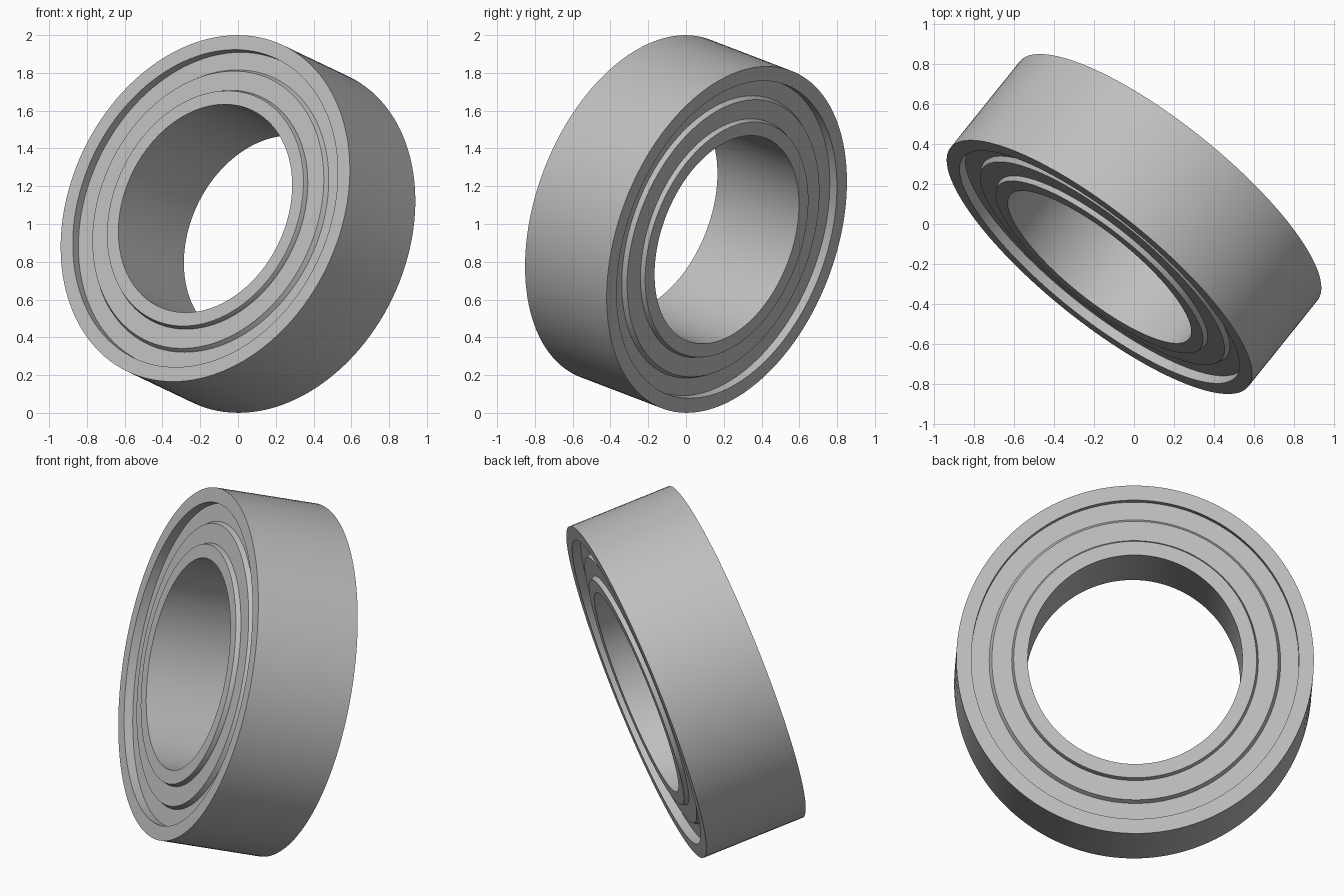
import bpy
import bmesh
import math
from mathutils import Vector

cube = bpy.data.objects.get("Cube")
if cube:
    bpy.data.objects.remove(cube, do_unlink=True)

HALF = 0.289          # half the width of the bearing
SEGMENTS = 128
AXIS = Vector((-0.6, -0.747, 0.286)).normalized()
TILT = AXIS.to_track_quat('Z', 'Y')

steel = bpy.data.materials.new("grey steel")
steel.use_nodes = True
GREY = (0.52, 0.52, 0.52, 1)
steel.diffuse_color = GREY
steel.node_tree.nodes["Principled BSDF"].inputs["Base Color"].default_value = GREY


def ring(name, half_profile):
    """Revolve a (radius, depth below the rim) profile, mirrored to both sides."""
    front = [(r, HALF - d) for r, d in half_profile]
    back = [(r, -z) for r, z in reversed(front)]
    bm = bmesh.new()
    loops = []
    for r, z in front + back:
        loops.append([bm.verts.new((r * math.cos(a), r * math.sin(a), z))
                      for a in (math.tau * i / SEGMENTS for i in range(SEGMENTS))])
    for k, lower in enumerate(loops):
        upper = loops[(k + 1) % len(loops)]
        for i in range(SEGMENTS):
            j = (i + 1) % SEGMENTS
            bm.faces.new((lower[i], lower[j], upper[j], upper[i]))
    bmesh.ops.recalc_face_normals(bm, faces=bm.faces)
    mesh = bpy.data.meshes.new(name)
    bm.to_mesh(mesh)
    bm.free()
    mesh.materials.append(steel)
    obj = bpy.data.objects.new(name, mesh)
    bpy.context.collection.objects.link(obj)
    obj.rotation_mode = 'QUATERNION'
    obj.rotation_quaternion = TILT
    obj.location = (0, 0, 1)
    return obj


parts = [
    # Plain outer ring
    ring("outer_race", [(0.877, 0), (0.957, 0)]),
    # Stepped shield: deep floor outside, raised land inside
    ring("shield", [(0.62, 0.025), (0.766, 0.025), (0.78, 0.05), (0.9, 0.05)]),
    # Inner ring with a slightly tapered shoulder
    ring("inner_race", [(0.575, 0), (0.65, 0), (0.66, 0.025)]),
]

# Smooth round walls, crisp rims
bpy.ops.object.select_all(action='DESELECT')
for obj in parts:
    obj.select_set(True)
bpy.context.view_layer.objects.active = parts[0]
bpy.ops.object.shade_smooth_by_angle(angle=math.radians(30))
